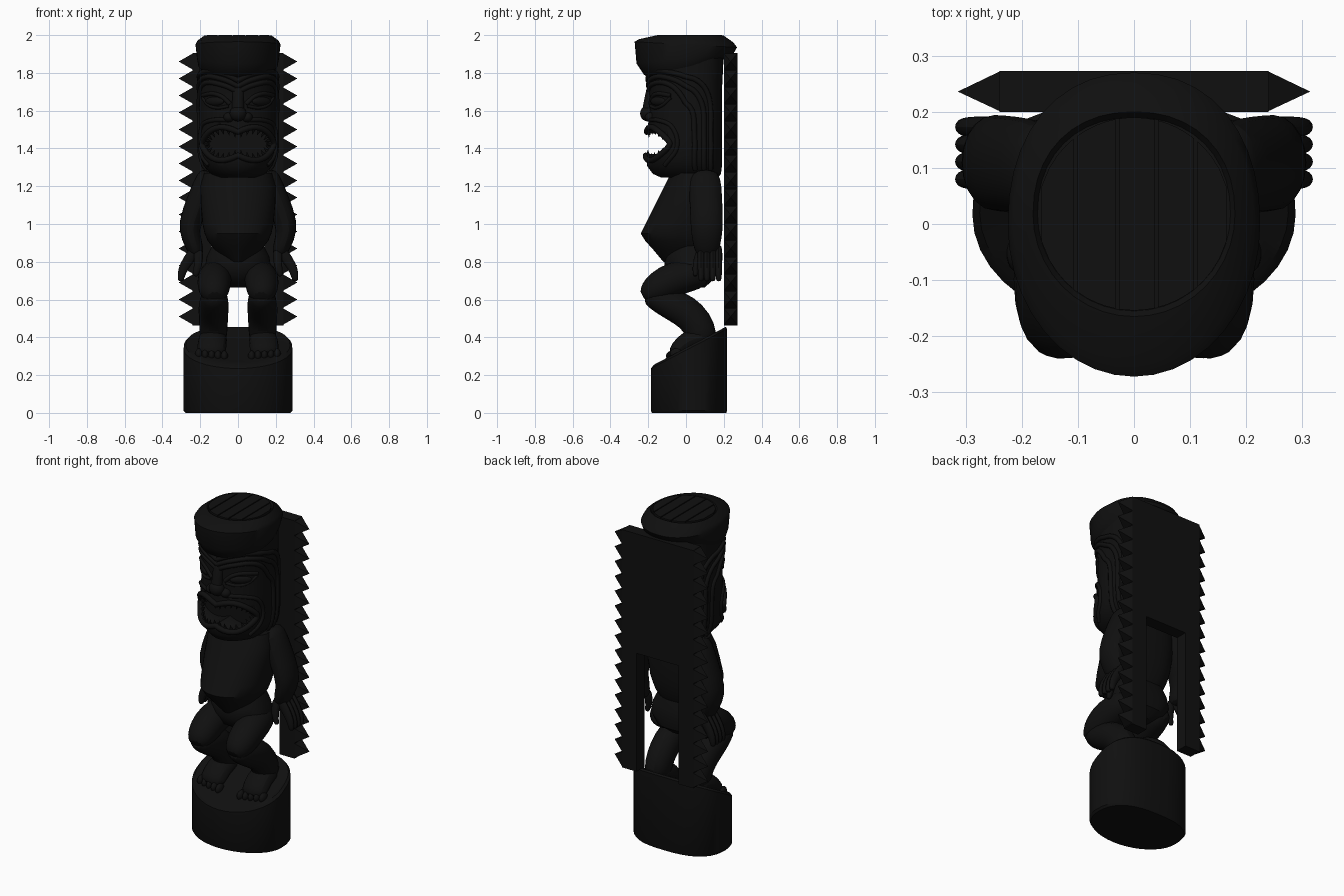
import bpy, bmesh
from math import sin, cos, pi, radians, sqrt, asin, copysign
from mathutils import Vector, Matrix

if "Cube" in bpy.data.objects:
    bpy.data.objects.remove(bpy.data.objects["Cube"])

mat = bpy.data.materials.new("dark_wood")
mat.diffuse_color = (0.005, 0.005, 0.005, 1)
mat.use_nodes = True
mat.node_tree.nodes["Principled BSDF"].inputs["Base Color"].default_value = mat.diffuse_color


def finish(name, bm, subsurf=0):
    bmesh.ops.recalc_face_normals(bm, faces=bm.faces)
    me = bpy.data.meshes.new(name)
    bm.to_mesh(me)
    bm.free()
    me.materials.append(mat)
    me.shade_smooth()
    me.set_sharp_from_angle(angle=radians(38))
    ob = bpy.data.objects.new(name, me)
    bpy.context.collection.objects.link(ob)
    if subsurf:
        ob.modifiers.new("smooth", 'SUBSURF').levels = subsurf
        ob.modifiers["smooth"].render_levels = subsurf
    return ob


def skin(name, rings, subsurf=0):
    bm = bmesh.new()
    vs = [[bm.verts.new(p) for p in r] for r in rings]
    n = len(vs[0])
    for a, b in zip(vs, vs[1:]):
        for i in range(n):
            bm.faces.new((a[i], a[(i + 1) % n], b[(i + 1) % n], b[i]))
    bm.faces.new(vs[0])
    bm.faces.new(vs[-1])
    return finish(name, bm, subsurf)


def oval(t, a, yf, yb, zf, zb, back=3.0):
    """Point on a rounded cross-section; t = 0 is the front, z may tilt to the back."""
    e = 2 / (2.0 if cos(t) >= 0 else back)
    x = a * copysign(abs(sin(t)) ** e, sin(t))
    k = copysign(abs(cos(t)) ** e, cos(t))
    return Vector((x, (yf + yb) / 2 - (yb - yf) / 2 * k, (zf + zb) / 2 + (zf - zb) / 2 * k))


def loft(name, rows, back=3.0, seg=40):
    return skin(name, [[oval(2 * pi * i / seg, *r, back) for i in range(seg)] for r in rows])


def sweep(name, pts, seg=10):
    """Limb through points (x, y, z, half width, half depth) with rounded ends."""
    P = [Vector(p[:3]) for p in pts]
    rings = []

    def ring(c, T, rx, rn):
        u = (Vector((1, 0, 0)) - T * T.x).normalized()
        v = T.cross(u)
        rings.append([c + u * rx * cos(2 * pi * i / seg) + v * rn * sin(2 * pi * i / seg) for i in range(seg)])
    for i, p in enumerate(pts):
        T = (P[min(i + 1, len(P) - 1)] - P[max(i - 1, 0)]).normalized()
        cap = min(p[3:]) * 0.55
        if i == 0:
            ring(P[i] - T * cap, T, p[3] * .6, p[4] * .6)
        ring(P[i], T, p[3], p[4])
        if i == len(pts) - 1:
            ring(P[i] + T * cap, T, p[3] * .6, p[4] * .6)
    return skin(name, rings, 1)


def prism(name, pts, off):
    return skin(name, [[Vector(p) for p in pts], [Vector(p) + Vector(off) for p in pts]])


def ball(name, c, s, rz=0):
    bm = bmesh.new()
    m = Matrix.Translation(c) @ Matrix.Rotation(rz, 4, 'Z') @ Matrix.Diagonal((*s, 1))
    bmesh.ops.create_uvsphere(bm, u_segments=18, v_segments=10, radius=1, matrix=m)
    return finish(name, bm)


def tube(name, pts, r, closed=False):
    cu = bpy.data.curves.new(name, 'CURVE')
    cu.dimensions = '3D'
    cu.bevel_depth, cu.bevel_resolution, cu.use_fill_caps = r, 2, True
    cu.materials.append(mat)
    sp = cu.splines.new('POLY')
    sp.points.add(len(pts) - 1)
    for q, p in zip(sp.points, pts):
        q.co = (*p, 1)
    sp.use_cyclic_u, sp.use_smooth = closed, True
    ob = bpy.data.objects.new(name, cu)
    bpy.context.collection.objects.link(ob)
    return ob


# head section table: z, half width, front y, back y
HEAD = [(1.245, .11, -.13, .17), (1.265, .145, -.175, .185), (1.305, .18, -.205, .19), (1.35, .198, -.212, .19),
        (1.42, .205, -.205, .19), (1.5, .205, -.205, .19), (1.6, .205, -.19, .19), (1.7, .205, -.195, .19),
        (1.8, .205, -.205, .195), (1.9, .2, -.2, .2)]


def head_row(z):
    for a, b in zip(HEAD, HEAD[1:]):
        if z <= b[0]:
            k = max(0, (z - a[0]) / (b[0] - a[0]))
            return [a[i] + (b[i] - a[i]) * k for i in (1, 2, 3)]
    return HEAD[-1][1:]


def surf(deg, z, off=0.0):
    t = radians(deg)
    return oval(t, *head_row(z), z, z) + Vector((sin(t), -cos(t), 0)) * off


def ridge(name, path, r, side):
    """Carved ridge following the head through (angle, z) points."""
    q, out = [path[0]] + path + [path[-1]], []
    for i in range(len(path) - 1):
        for j in range(6):
            k = j / 6
            out.append([.5 * (2 * b + (c - a) * k + (2 * a - 5 * b + 4 * c - d) * k * k + (3 * b - a - 3 * c + d) * k ** 3)
                        for a, b, c, d in zip(*q[i:i + 4])])
    out.append(path[-1])
    return tube(name, [surf(side * d, z) for d, z in out], r)


# pedestal with a top that slopes up to the back
loft("pedestal", [(.278, -.18, .213, 0, 0), (.288, -.186, .218, .012, .012), (.288, -.186, .218, .235, .445),
                  (.275, -.17, .21, .255, .455), (.24, -.13, .19, .27, .44)], 2.6)

# torso with pointed belly, and hips
loft("torso", [(.05, -.12, .08, .8, .78), (.12, -.17, .13, .86, .86), (.16, -.215, .15, .91, .91),
               (.177, -.24, .16, .95, .95), (.188, -.215, .17, 1.0, 1.0), (.197, -.165, .175, 1.1, 1.1),
               (.2, -.115, .175, 1.2, 1.2), (.18, -.08, .175, 1.27, 1.27)])
loft("hips", [(.05, -.02, .1, .665, .665), (.13, -.09, .15, .71, .71), (.175, -.115, .16, .77, .77),
              (.165, -.11, .15, .83, .83), (.13, -.08, .13, .9, .9)])

for s, side in ((-1, "left"), (1, "right")):
    # bent legs and feet
    sweep(side + "_thigh", [(s * .11, .07, .735, .09, .085), (s * .125, -.06, .715, .098, .1),
                            (s * .128, -.15, .665, .092, .09), (s * .125, -.195, .63, .075, .068)])
    sweep(side + "_shin", [(s * .125, -.18, .615, .075, .065), (s * .128, -.09, .58, .084, .085),
                           (s * .13, -.01, .545, .085, .095), (s * .13, .06, .48, .08, .09),
                           (s * .13, .085, .4, .08, .09)])
    sweep(side + "_foot", [(s * .132, .09, .4, .08, .06), (s * .135, .01, .385, .08, .06),
                           (s * .14, -.05, .325, .085, .05)])
    for i in range(5):
        ball(f"{side}_toe_{i}", (s * (.072 + i * .034), -.072 + .005 * i, .3 + .003 * i), (.019, .034, .03))
    # arm bowed out at the elbow, hand with hooked fingers
    sweep(side + "_arm", [(s * .165, .1, 1.25, .06, .09), (s * .205, .105, 1.14, .065, .092),
                          (s * .26, .11, 1.0, .064, .092), (s * .25, .11, .93, .055, .085),
                          (s * .22, .11, .85, .045, .068)])
    for i in range(4):
        y = .08 + i * .031
        sweep(f"{side}_finger_{i}", [(s * .215, y, .87, .035, .022), (s * .265, y, .81, .032, .021),
                                     (s * .298, y, .75, .026, .02), (s * .303, y, .705, .018, .016)], 8)
    sweep(side + "_thumb", [(s * .21, .07, .85, .03, .022), (s * .21, .05, .78, .024, .02),
                            (s * .225, .05, .73, .016, .014)], 8)

# head with the mouth cut right through between the cheeks
head = loft("head", [(a, f, b, z, z) for z, a, f, b in HEAD])
MZ = 1.425


def mouth(t, grow=0.0):
    return (.185 + grow * .3) * cos(t), MZ + (.088 + grow) * sin(t) * (.62 + .45 * abs(sin(2 * t)))


def on_face(x, z, off=0.0):
    a = head_row(z)[0]
    d = asin(max(-1, min(1, x / a))) * 180 / pi
    return surf(d, z, off)


N = 48
angles = [2 * pi * i / N for i in range(N)]
cutter = prism("mouth_cutter", [(mouth(t)[0], -.5, mouth(t)[1]) for t in angles], (0, .425, 0))
cutter.hide_render = True
mod = head.modifiers.new("mouth", 'BOOLEAN')
mod.operation, mod.solver, mod.object = 'DIFFERENCE', 'EXACT', cutter
bpy.context.view_layer.objects.active = head
bpy.ops.object.modifier_apply(modifier=mod.name)
bpy.data.objects.remove(cutter)
tube("lips", [on_face(*mouth(t, .012), .002) for t in angles], .016, True)

# teeth around the mouth
bm = bmesh.new()
for i in range(32):
    x, z = mouth(2 * pi * (i + .5) / 32)
    p = on_face(x, z, -.008)
    d = Vector((-x * .25, 0, MZ - z)).normalized()
    m = Matrix.Translation(p + d * .012) @ d.to_track_quat('Z', 'Y').to_matrix().to_4x4()
    bmesh.ops.create_cone(bm, cap_ends=True, segments=6, radius1=.012, radius2=.001, depth=.034, matrix=m)
finish("teeth", bm)

# nose, eyes, brow and hair ridges
ball("nose_tip", (0, -.203, 1.585), (.045, .04, .042))
sweep("nose_bridge", [(0, -.19, 1.72, .035, .02), (0, -.197, 1.66, .03, .025), (0, -.205, 1.6, .038, .03)])
for s, side in ((-1, "left"), (1, "right")):
    ball(side + "_nostril", (s * .048, -.185, 1.565), (.03, .032, .027))
    ball(side + "_eye", surf(s * 38, 1.65, -.006), (.062, .018, .024), radians(s * 38))
    ridge(side + "_upper_lid", [(12, 1.635), (25, 1.675), (42, 1.69), (66, 1.68)], .012, s)
    ridge(side + "_lower_lid", [(14, 1.625), (32, 1.615), (50, 1.63), (66, 1.67)], .009, s)
    ridge(side + "_cheek_fold", [(14, 1.55), (40, 1.55), (66, 1.525), (78, 1.46), (76, 1.38), (58, 1.31)], .012, s)
    for k in range(3):
        h = .03 * k
        ridge(f"{side}_brow_hair_{k}", [(0, 1.7 + h), (22, 1.735 + h), (52, 1.75 + h), (76 + 10 * k, 1.71 + h),
                                        (94 + 14 * k, 1.6 + h), (98 + 14 * k, 1.45), (98 + 14 * k, 1.29)], .014, s)

# headdress, tilted ring with a plank top
loft("headdress", [(.19, -.19, .19, 1.77, 1.86), (.21, -.222, .215, 1.79, 1.885), (.217, -.262, .25, 1.85, 1.9),
                   (.225, -.272, .27, 1.965, 1.935), (.215, -.25, .25, 1.978, 1.962),
                   (.18, -.165, .2, 1.997, 1.997), (.172, -.155, .19, 1.985, 1.985)], 2.2)
edges = [-.168, -.105, -.03, .04, .11, .168]
for i, (x0, x1) in enumerate(zip(edges, edges[1:])):
    xs = [x0 + .003 + (x1 - x0 - .006) * k / 4 for k in range(5)]
    ch = [sqrt(.172 ** 2 - x * x) for x in xs]
    prism(f"top_plank_{i}", [(x, .018 - c, 1.975) for x, c in zip(xs, ch)] +
          [(x, .018 + c, 1.975) for x, c in reversed(list(zip(xs, ch)))], (0, 0, .025))

# back board: panel with two hanging slats, spikes along both edges
prism("back_board", [(-.24, .2, .462), (-.24, .2, 1.905), (.24, .2, 1.905), (.24, .2, .462), (.14, .2, .462),
                     (.14, .2, 1.18), (-.14, .2, 1.18), (-.14, .2, .462)], (0, .073, 0))
bm = bmesh.new()
for s in (-1, 1):
    for i in range(16):
        z = 1.86 - .09 * i
        base = [bm.verts.new((s * .237, y, z + dz)) for y, dz in ((.2, -.044), (.273, -.044), (.273, .044), (.2, .044))]
        tip = bm.verts.new((s * .314, .236, z))
        bm.faces.new(base)
        for j in range(4):
            bm.faces.new((base[j], base[(j + 1) % 4], tip))
finish("board_spikes", bm)
